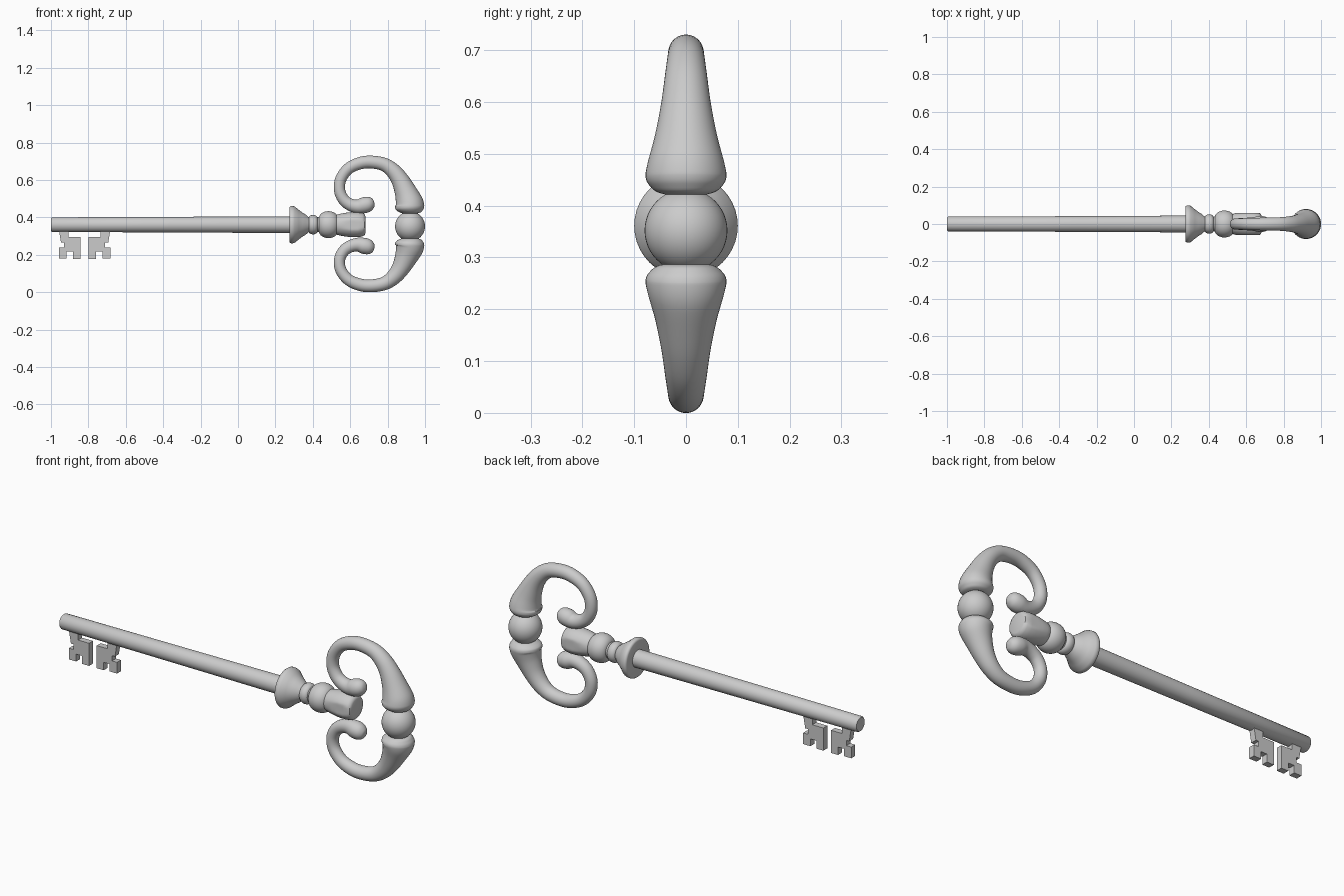
import bpy, bmesh, math
from mathutils import Vector

if "Cube" in bpy.data.objects:
    bpy.data.objects.remove(bpy.data.objects["Cube"])

AXIS_Z = 0.361   # height of the key's long axis


def finish(bm, name, angle=40):
    bmesh.ops.recalc_face_normals(bm, faces=bm.faces)
    me = bpy.data.meshes.new(name)
    bm.to_mesh(me)
    bm.free()
    ob = bpy.data.objects.new(name, me)
    bpy.context.collection.objects.link(ob)
    bpy.ops.object.select_all(action='DESELECT')
    bpy.context.view_layer.objects.active = ob
    ob.select_set(True)
    bpy.ops.object.shade_smooth_by_angle(angle=math.radians(angle))
    return ob


def smooth_points(pts, steps=5):
    """Catmull-Rom interpolation of (x, z, radius) points."""
    p = [Vector(q) for q in [pts[0]] + pts + [pts[-1]]]
    out = []
    for i in range(1, len(p) - 2):
        a, b, c, d = p[i - 1:i + 3]
        for s in range(steps):
            t = s / steps
            out.append(0.5 * (2 * b + (c - a) * t + (2 * a - 5 * b + 4 * c - d) * t ** 2
                              + (3 * b - a - 3 * c + d) * t ** 3))
    return out + [p[-1]]


def sweep(name, pts, fixed_dir=None, segs=40, flat_y=None):
    """Skin circles of varying radius along a path in the xz plane."""
    bm = bmesh.new()
    rings = []
    for i, (x, z, r) in enumerate(pts):
        a, b = pts[max(i - 1, 0)], pts[min(i + 1, len(pts) - 1)]
        d = fixed_dir or Vector((b[0] - a[0], b[1] - a[1])).normalized()
        ring = []
        for k in range(segs):
            t = 2 * math.pi * k / segs
            u, y = max(r, 0.0005) * math.cos(t), max(r, 0.0005) * math.sin(t)
            if flat_y:
                y = max(-flat_y, min(flat_y, y))
            ring.append(bm.verts.new((x - d[1] * u, y, z + d[0] * u)))
        rings.append(ring)
    for r0, r1 in zip(rings, rings[1:]):
        for k in range(segs):
            n = (k + 1) % segs
            bm.faces.new((r0[k], r0[n], r1[n], r1[k]))
    bm.faces.new(rings[0])
    bm.faces.new(rings[-1])
    return finish(bm, name)


def turned(name, profile, **kw):
    """Turned part around the key's long axis, from (x, radius) points."""
    return sweep(name, [(x, AXIS_Z, r) for x, r in profile], Vector((1, 0)), **kw)


def bead(x0, x1, r_end, r_mid, n=12):
    return [(x0 + (x1 - x0) * (1 - math.cos(math.pi * i / n)) / 2,
             r_end + (r_mid - r_end) * math.sin(math.pi * i / n)) for i in range(n + 1)]


# Shaft, slightly tapered
turned("shaft", [(-1, 0.034), (-0.994, 0.039), (-0.29, 0.042), (0.32, 0.045)])

# Collar and turned beads
turned("collar", [(0.275, 0.09), (0.277, 0.096), (0.283, 0.1), (0.293, 0.1), (0.303, 0.097),
                  (0.325, 0.079), (0.345, 0.064), (0.363, 0.053), (0.375, 0.042), (0.385, 0.036)])
turned("small_bead", bead(0.378, 0.425, 0.036, 0.052))
turned("neck", [(0.41, 0.039), (0.56, 0.045)])
turned("round_bead", bead(0.432, 0.535, 0.034, 0.072, 16))

# Barrel block with a flat oval on each side
turned("barrel", [(0.515, 0.046), (0.53, 0.054), (0.55, 0.059), (0.58, 0.064), (0.61, 0.067),
                  (0.64, 0.067), (0.665, 0.063), (0.677, 0.056), (0.681, 0.045)],
       flat_y=0.06, segs=64)

# Bow: upper scroll and its slightly shorter mirrored twin
scroll = [(.729, .478, .002), (.724, .477, .022), (.705, .473, .038), (.675, .465, .043),
          (.64, .458, .037), (.60, .468, .033), (.565, .495, .031), (.543, .545, .030),
          (.55, .605, .030), (.59, .66, .031), (.65, .689, .033), (.71, .696, .034),
          (.78, .683, .036), (.83, .648, .041), (.868, .597, .048), (.897, .535, .060),
          (.915, .482, .074), (.918, .455, .078), (.919, .437, .069), (.919, .424, .050),
          (.919, .415, .002)]
path = smooth_points(scroll)
sweep("upper_scroll", path)
sweep("lower_scroll", [(x, 0.352 - (z - 0.352) * 0.925, r) for x, z, r in path])

# Ball joining the two scrolls
bm = bmesh.new()
bmesh.ops.create_uvsphere(bm, u_segments=40, v_segments=24, radius=0.08)
bmesh.ops.translate(bm, verts=bm.verts, vec=(0.92, 0, 0.352))
finish(bm, "bow_ball")

# Two mirrored notched bits
outline = [(-.958, .335), (-.905, .335), (-.905, .294), (-.842, .294), (-.842, .177),
           (-.882, .177), (-.882, .218), (-.916, .218), (-.916, .180), (-.958, .180),
           (-.958, .238), (-.930, .238), (-.930, .265), (-.946, .265)]
for name, sign in (("outer_bit", 1), ("inner_bit", -1)):
    bm = bmesh.new()
    verts = [bm.verts.new((-.82 + sign * (x + .82), -.016, z)) for x, z in outline]
    face = bm.faces.new(verts)
    ext = bmesh.ops.extrude_face_region(bm, geom=[face])
    bmesh.ops.translate(bm, vec=(0, .032, 0),
                        verts=[g for g in ext["geom"] if isinstance(g, bmesh.types.BMVert)])
    finish(bm, name, 30)
